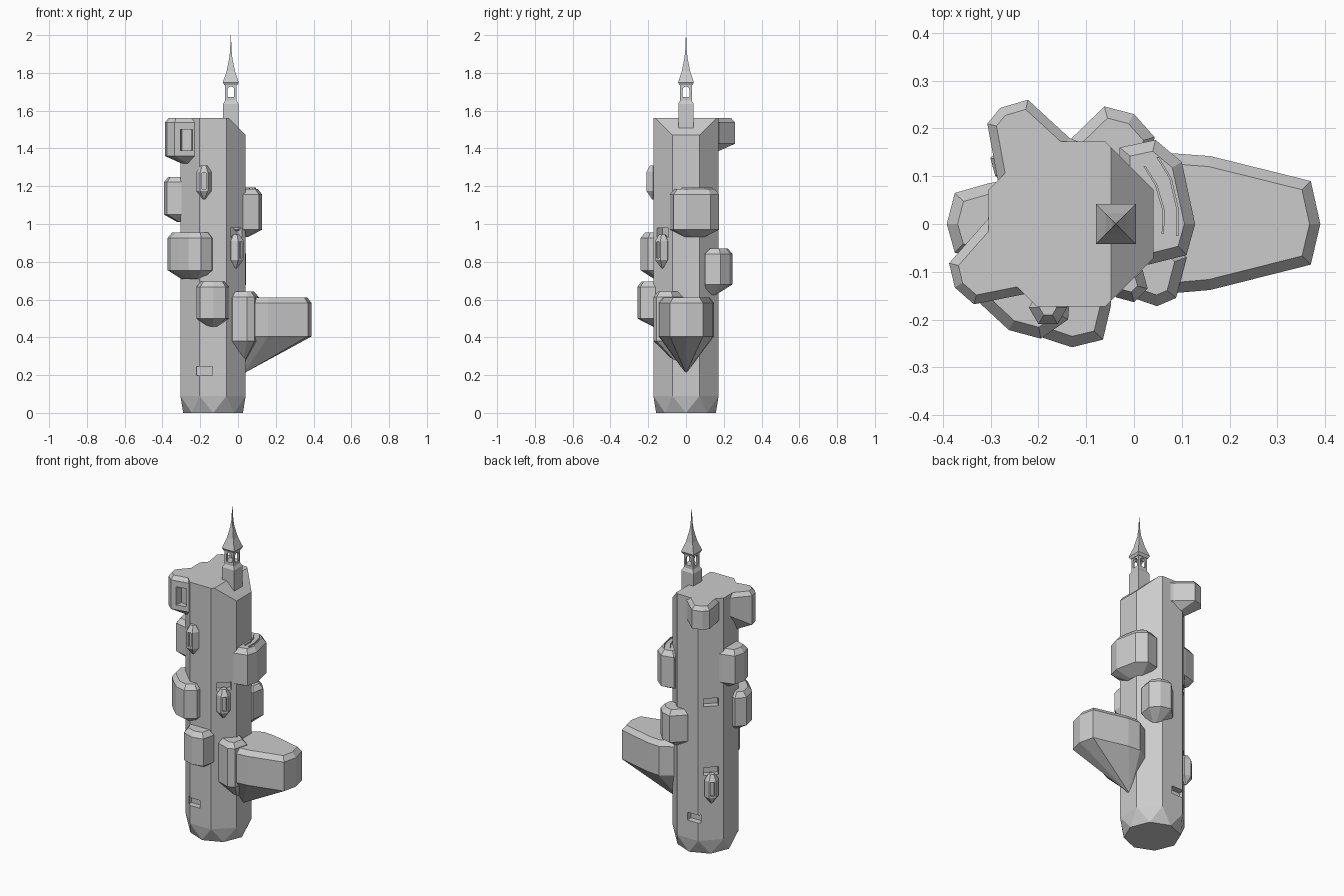
import bpy, bmesh
from math import sin, cos, pi, radians
from mathutils import Vector

if "Cube" in bpy.data.objects:
    bpy.data.objects.remove(bpy.data.objects["Cube"])

CX = -0.132  # tower axis


def obj(name, bm):
    bmesh.ops.recalc_face_normals(bm, faces=bm.faces)
    me = bpy.data.meshes.new(name)
    bm.to_mesh(me)
    bm.free()
    o = bpy.data.objects.new(name, me)
    bpy.context.collection.objects.link(o)
    return o


def loft(name, rings):
    """Skin rings of equal point count, capping both ends."""
    bm = bmesh.new()
    vs = [[bm.verts.new(p) for p in r] for r in rings]
    n = len(vs[0])
    for a, b in zip(vs, vs[1:]):
        for i in range(n):
            j = (i + 1) % n
            bm.faces.new((a[i], a[j], b[j], b[i]))
    bm.faces.new(vs[0])
    bm.faces.new(vs[-1])
    return obj(name, bm)


def ngon(n, r, z, x=0, y=0, turn=0.5):
    return [(x + r * cos(2 * pi * (i + turn) / n), y + r * sin(2 * pi * (i + turn) / n), z)
            for i in range(n)]


def inset(pts, d):
    """Shrink a 2D outline by distance d (mitred corners)."""
    p = [Vector(q) for q in pts]
    n = len(p)
    area = sum(p[i].x * p[(i + 1) % n].y - p[(i + 1) % n].x * p[i].y for i in range(n))
    s = 1 if area > 0 else -1
    out = []
    for i in range(n):
        a = (p[i] - p[i - 1]).normalized()
        b = (p[(i + 1) % n] - p[i]).normalized()
        na, nb = Vector((-a.y, a.x)) * s, Vector((-b.y, b.x)) * s
        out.append(p[i] + (na + nb) * (d / max(0.4, 1 + na.dot(nb))))
    return out


def pod(name, outline, top, side, bottom, anchor, k, bevel=0.022, back_rise=0):
    """Chamfered block whose underside tapers in towards an anchor point."""
    c = Vector(anchor)
    rise = [back_rise if y > 0 else 0 for x, y in outline]
    low = [Vector(q).lerp(c, k) for q in outline]
    return loft(name, [
        [(q.x, q.y, bottom + r) for q, r in zip(low, rise)],
        [(x, y, side + r) for (x, y), r in zip(outline, rise)],
        [(x, y, top - bevel * 1.3) for x, y in outline],
        [(q.x, q.y, top) for q in inset(outline, bevel)]])


def box(name, loc, size, angle=0):
    bm = bmesh.new()
    bmesh.ops.create_cube(bm, size=1)
    bmesh.ops.scale(bm, vec=size, verts=bm.verts)
    o = obj(name, bm)
    o.location = loc
    o.rotation_euler.z = radians(angle)
    return o


def cut(target, cutter):
    m = target.modifiers.new("cut", "BOOLEAN")
    m.object = cutter
    m.operation = "DIFFERENCE"
    m.solver = "EXACT"
    cutter.hide_render = True
    cutter.display_type = "WIRE"


# Octagonal tower, faceted foot, sloping cut at the top right
bm = bmesh.new()
for p in ngon(8, 0.187, 1.56, CX) + ngon(8, 0.187, 0.09, CX) + ngon(8, 0.158, 0, CX, turn=0):
    bm.verts.new(p)
bmesh.ops.convex_hull(bm, input=bm.verts)
bmesh.ops.dissolve_limit(bm, angle_limit=0.01, verts=bm.verts, edges=bm.edges)
cutres = bmesh.ops.bisect_plane(bm, geom=bm.verts[:] + bm.edges[:] + bm.faces[:],
                                plane_co=(-0.047, 0, 1.559), plane_no=(1, 0, 1), clear_outer=True)
bmesh.ops.holes_fill(bm, edges=[e for e in bm.edges if e.is_boundary])
tower = obj("tower", bm)

# Recessed windows: (face angle, height, sideways shift)
for ang, z, off in [(270, 0.222, -0.045), (90, 0.222, -0.04), (135, 0.93, 0), (135, 0.51, 0), (315, 0.955, 0)]:
    a = radians(ang)
    x = CX + 0.17 * cos(a) + (off if ang % 180 else 0)
    cut(tower, box("window_cutter", (x, 0.17 * sin(a), z), (0.07, 0.085, 0.048), ang))

# Overhanging lobed roof block
roof = [(-0.047, 0.152), (-0.075, 0.155), (-0.135, 0.18), (-0.222, 0.26), (-0.28, 0.243), (-0.307, 0.21),
        (-0.285, 0.09), (-0.306, 0.01), (-0.387, -0.082), (-0.375, -0.133), (-0.335, -0.168),
        (-0.22, -0.145), (-0.132, -0.168), (-0.085, -0.145), (-0.047, -0.152)]
head = pod("roof_block", roof, 1.56, 1.36, 1.32, (CX, 0), 0.35, 0.018, 0.065)
cut(head, box("roof_window_cutter", (-0.275, -0.165, 1.445), (0.06, 0.08, 0.11), -10))

# Projecting rooms
pod("left_room", [(-0.25, 0.095), (-0.305, 0.085), (-0.375, 0.065), (-0.392, 0.0), (-0.375, -0.06), (-0.25, -0.09)],
    1.25, 1.05, 1.01, (-0.25, 0), 0.5)
pod("front_left_room", [(-0.33, 0.0), (-0.372, -0.05), (-0.355, -0.13), (-0.318, -0.17), (-0.262, -0.222),
                        (-0.195, -0.24), (-0.138, -0.2), (-0.13, -0.1)],
    0.955, 0.755, 0.71, (-0.23, -0.1), 0.5)
pod("front_room", [(-0.215, -0.12), (-0.22, -0.18), (-0.2, -0.235), (-0.13, -0.258), (-0.065, -0.242),
                   (-0.048, -0.17), (-0.05, -0.12)],
    0.695, 0.5, 0.45, (-0.135, -0.13), 0.75)
pod("upper_right_room", [(-0.03, 0.16), (0.045, 0.176), (0.1, 0.13), (0.128, 0.0), (0.11, -0.065),
                         (0.03, -0.085), (-0.03, -0.08)],
    1.185, 0.97, 0.93, (0.0, 0.04), 0.6)
pod("back_room", [(-0.15, 0.14), (-0.13, 0.18), (-0.062, 0.246), (0.0, 0.23), (0.043, 0.182), (0.03, 0.1)],
    0.87, 0.68, 0.625, (-0.05, 0.12), 0.7)
pod("lower_right_room", [(-0.05, -0.1), (-0.03, -0.145), (0.048, -0.172), (0.088, -0.155), (0.11, -0.07), (0.02, 0.0)],
    0.642, 0.38, 0.27, (0.02, -0.03), 0.8)
pod("large_wing", [(0.0, 0.1), (0.08, 0.148), (0.16, 0.142), (0.37, 0.09), (0.39, 0.0), (0.37, -0.085),
                   (0.16, -0.138), (0.08, -0.145), (0.0, -0.1)],
    0.61, 0.405, 0.215, (0.03, 0), 0.97)

# Curved ribs on the upper right room
for dx, y0, y1 in [(0, 0.12, -0.02), (0.03, 0.14, -0.025)]:
    path = [(0.02 + dx * 0.9, y0), (0.044 + dx, y0 * 0.68), (0.059 + dx, 0.03), (0.058 + dx, y1)]
    flat = path + [(x + 0.005, y) for x, y in reversed(path)]
    loft("roof_rib", [[(x, y, z) for x, y in flat] for z in (1.17, 1.192)])

# Small hanging turrets with slit windows: (x, y, mid height, facing)
for x, y, z, ang in [(-0.18, -0.175, 1.22, 270), (-0.01, -0.125, 0.855, 315), (-0.262, 0.128, 0.41, 135)]:
    prof = [(0.005, -0.09), (0.04, -0.045), (0.04, 0.055), (0.018, 0.09)]
    t = loft("turret", [ngon(6, r, h, turn=0.5) for r, h in prof])
    t.location = (x, y, z)
    t.rotation_euler.z = radians(ang)
    a = radians(ang)
    cut(t, box("slit_cutter", (x + 0.035 * cos(a), y + 0.035 * sin(a), z + 0.008), (0.03, 0.022, 0.085), ang))

# Bell tower: base, arched belfry, needle spire
SX, Q = -0.038, 2 ** 0.5
loft("bell_tower_base", [ngon(4, w * Q, z, SX) for w, z in [(0.041, 1.46), (0.041, 1.635), (0.03, 1.655)]])
belfry = loft("belfry", [ngon(4, w * Q, z, SX) for w, z in [(0.031, 1.65), (0.031, 1.75)]])
arch = [(-0.018, 1.672), (0.018, 1.672)] + [(0.018 * cos(pi * i / 6), 1.71 + 0.018 * sin(pi * i / 6)) for i in range(7)]
cut(belfry, loft("arch_cutter", [[(SX + u, d, z) for u, z in arch] for d in (-0.1, 0.1)]))
cut(belfry, loft("arch_cutter", [[(SX + d, u, z) for u, z in arch] for d in (-0.1, 0.1)]))
loft("spire", [ngon(4, w * Q, z, SX) for w, z in
               [(0.034, 1.735), (0.042, 1.75), (0.022, 1.81), (0.008, 1.88), (0.004, 1.92), (0.0008, 2.0)]])
